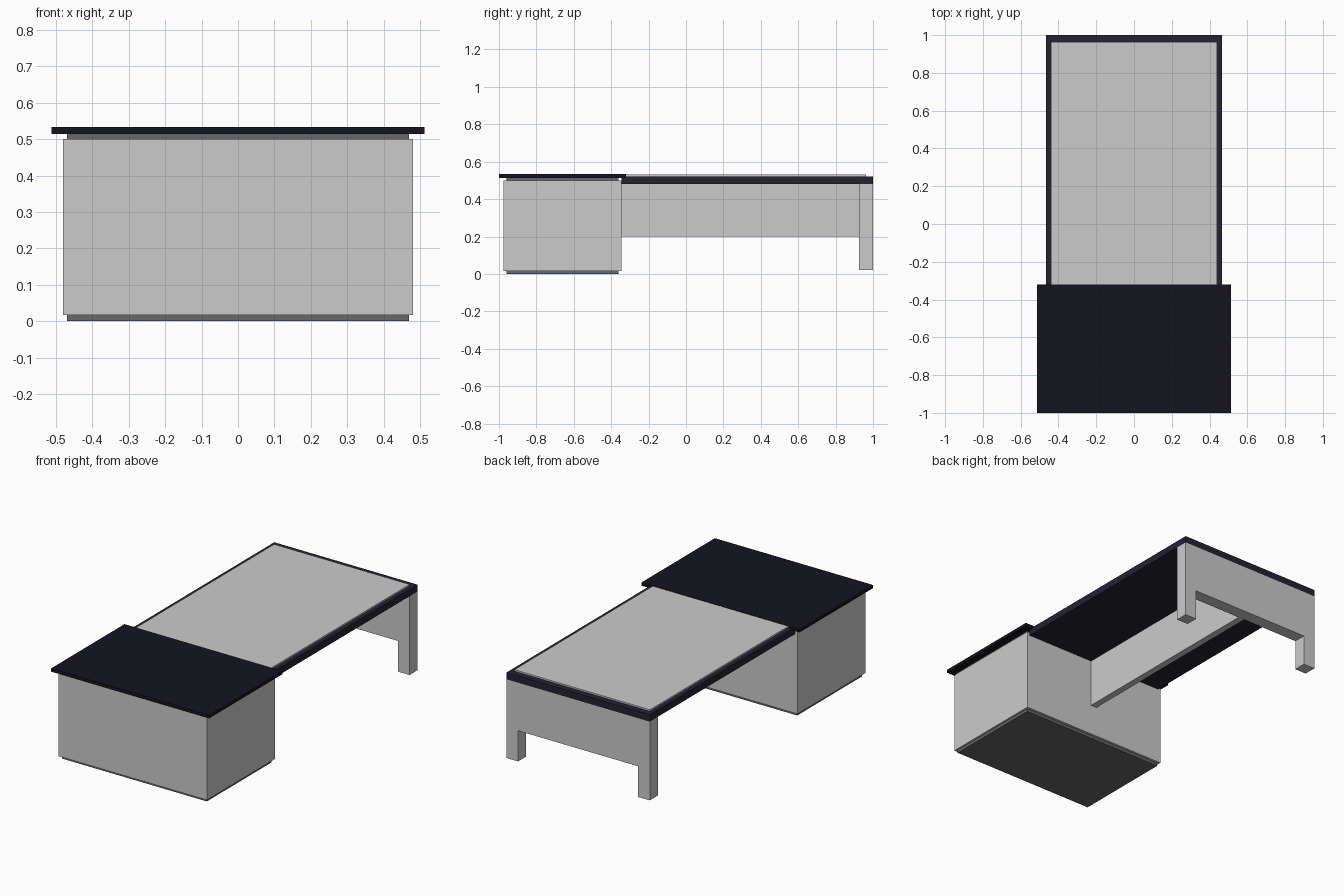
import bpy, bmesh

if "Cube" in bpy.data.objects:
    bpy.data.objects.remove(bpy.data.objects["Cube"])


def material(name, rgb):
    m = bpy.data.materials.new(name)
    m.diffuse_color = (*rgb, 1)
    m.use_nodes = True
    m.node_tree.nodes["Principled BSDF"].inputs["Base Color"].default_value = m.diffuse_color
    return m


def finish(name, bm, mat):
    bmesh.ops.recalc_face_normals(bm, faces=bm.faces)
    me = bpy.data.meshes.new(name)
    bm.to_mesh(me)
    bm.free()
    if mat:
        me.materials.append(mat)
    ob = bpy.data.objects.new(name, me)
    bpy.context.collection.objects.link(ob)
    return ob


def box(name, half_x, y0, y1, z0, z1, mat=None):
    """Box centred on x = 0."""
    bm = bmesh.new()
    bmesh.ops.create_cube(bm, size=1)
    for v in bm.verts:
        v.co.x *= 2 * half_x
        v.co.y = y0 if v.co.y < 0 else y1
        v.co.z = z0 if v.co.z < 0 else z1
    return finish(name, bm, mat)


def extruded_profile(name, points, y0, y1, mat=None):
    """Outline in x/z pulled along y."""
    bm = bmesh.new()
    face = bm.faces.new([bm.verts.new((x, y0, z)) for x, z in points])
    res = bmesh.ops.extrude_face_region(bm, geom=[face])
    verts = [g for g in res["geom"] if isinstance(g, bmesh.types.BMVert)]
    bmesh.ops.translate(bm, verts=verts, vec=(0, y1 - y0, 0))
    return finish(name, bm, mat)


black = material("black_top", (0.007, 0.007, 0.013))
dark = material("dark_frame", (0.018, 0.016, 0.03))
grey = material("dark_grey", (0.13, 0.135, 0.14))

# Cabinet with recessed plinth, recessed spacer and overhanging top
box("cabinet_plinth", 0.47, -0.96, -0.36, 0.0, 0.017, grey)
box("cabinet_body", 0.481, -0.976, -0.346, 0.017, 0.5)
box("cabinet_spacer", 0.47, -0.96, -0.36, 0.5, 0.514, grey)
box("cabinet_top", 0.513, -1.0, -0.32, 0.514, 0.533, black)

# Desk slab with raised writing surface
box("desk_slab", 0.465, -0.346, 1.0, 0.482, 0.522, dark)
box("writing_surface", 0.44, -0.322, 0.963, 0.522, 0.531)

# Central panel under the desk
box("centre_panel", 0.02, -0.346, 0.926, 0.2, 0.482)

# End support: apron with two legs
right = [(0.465, 0.482), (0.465, 0.02), (0.39, 0.02), (0.39, 0.2)]
left = [(-x, z) for x, z in reversed(right)]
extruded_profile("end_support", right + left, 0.926, 1.0)
